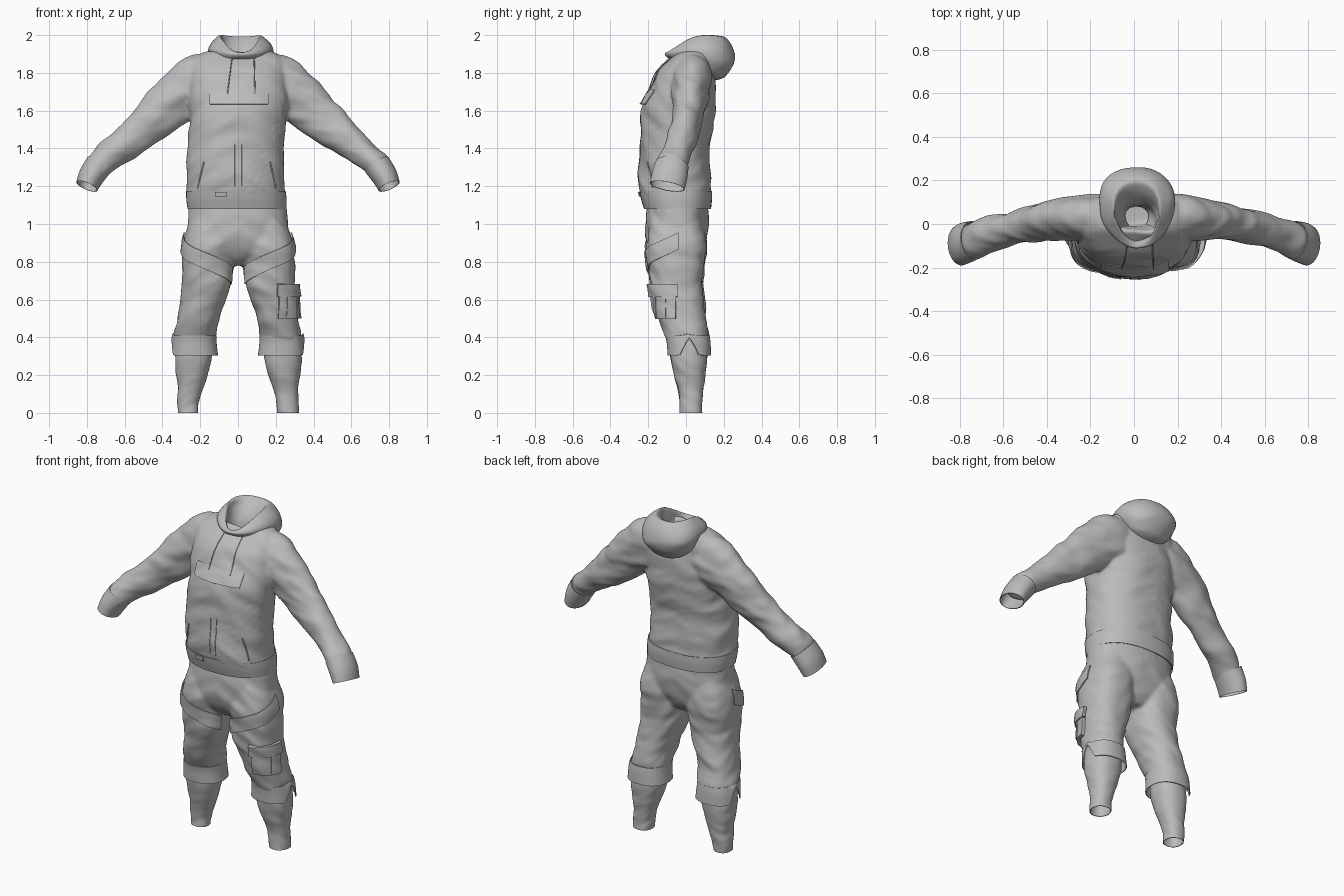
import bpy, bmesh, math
from mathutils import Vector, noise
from mathutils.bvhtree import BVHTree

old = bpy.data.objects.get("Cube")
if old:
    bpy.data.objects.remove(old)

grey = bpy.data.materials.new("grey_cloth")
grey.use_nodes = True
grey.diffuse_color = (0.5, 0.5, 0.5, 1)
bsdf = grey.node_tree.nodes["Principled BSDF"]
bsdf.inputs["Base Color"].default_value = grey.diffuse_color
bsdf.inputs["Roughness"].default_value = 0.8
N = 48


def spline(keys, steps=8):
    """Catmull-Rom interpolation of tuples of any length."""
    out = []
    for i in range(len(keys) - 1):
        quad = [keys[max(i - 1, 0)], keys[i], keys[i + 1], keys[min(i + 2, len(keys) - 1)]]
        for k in range(steps):
            t = k / steps
            out.append([0.5 * (2 * b + (c - a) * t + (2 * a - 5 * b + 4 * c - d) * t * t
                               + (3 * b - a - 3 * c + d) * t ** 3) for a, b, c, d in zip(*quad)])
    return out + [list(keys[-1])]


def oval(power=2.3):
    """Unit superellipse points."""
    pts = []
    for i in range(N):
        a = math.tau * i / N
        c, s = math.cos(a), math.sin(a)
        pts.append((math.copysign(abs(c) ** (2 / power), c), math.copysign(abs(s) ** (2 / power), s)))
    return pts


def flat_rings(keys, side=1):
    return [[Vector((side * (cx + rx * c), cy + ry * s, z)) for c, s in oval()]
            for z, cx, cy, rx, ry in spline(keys)]


def path_rings(keys, side=1):
    secs = spline(keys)
    rings = []
    for i, (x, y, z, rv, ru) in enumerate(secs):
        a, b = secs[max(i - 1, 0)], secs[min(i + 1, len(secs) - 1)]
        t = (Vector(b[:3]) - Vector(a[:3])).normalized()
        u = (Vector((0, 1, 0)) - t * t.y).normalized()
        v = t.cross(u)
        pts = [Vector((x, y, z)) + v * rv * c + u * ru * s for c, s in oval(2)]
        rings.append([Vector((side * p.x, p.y, p.z)) for p in pts])
    return rings


def wrinkle(rings, amount, slant=5):
    """Push points in and out in slanted cloth folds, broad and fine."""
    for ring in rings:
        mid = sum(ring, Vector()) / len(ring)
        for p in ring:
            q = Vector((p.x * 4, p.y * 5, p.z * 10 + abs(p.x) * slant + p.y * slant))
            p += (p - mid).normalized() * (noise.noise(q) + 0.6 * noise.noise(q * 2.3)) * amount
    return rings


def add_loft(bm, rings, caps):
    rows = [[bm.verts.new(p) for p in ring] for ring in rings]
    for a, b in zip(rows, rows[1:]):
        for i in range(N):
            j = (i + 1) % N
            bm.faces.new((a[i], a[j], b[j], b[i]))
    if caps:
        bm.faces.new(rows[0])
        bm.faces.new(rows[-1])


def finish(name, bm, thick=0):
    bmesh.ops.recalc_face_normals(bm, faces=bm.faces[:])
    me = bpy.data.meshes.new(name)
    bm.to_mesh(me)
    bm.free()
    me.shade_smooth()
    me.materials.append(grey)
    ob = bpy.data.objects.new(name, me)
    bpy.context.scene.collection.objects.link(ob)
    if thick:
        m = ob.modifiers.new("thickness", 'SOLIDIFY')
        m.thickness, m.offset = thick, 0
        ob.modifiers.new("crisp", 'EDGE_SPLIT').split_angle = math.radians(40)
    return ob


def tube(name, rings, thick=0.004):
    bm = bmesh.new()
    add_loft(bm, rings, False)
    return finish(name, bm, thick)


def body(name, lofts):
    """Fuse several closed lofts into one soft surface."""
    bm = bmesh.new()
    for rings in lofts:
        add_loft(bm, rings, True)
    ob = finish(name, bm)
    m = ob.modifiers.new("fuse", 'REMESH')
    m.mode, m.voxel_size, m.use_smooth_shade = 'VOXEL', 0.01, True
    m = ob.modifiers.new("soften", 'SMOOTH')
    m.factor, m.iterations = 0.5, 4
    bpy.context.view_layer.update()
    return BVHTree.FromObject(ob, bpy.context.evaluated_depsgraph_get())


def patch(name, f, us, vs, thick=0.008, n=14):
    """Plate laid over a surface: f(u, v) gives points."""
    bm = bmesh.new()
    at = lambda r, k: r[0] + (r[1] - r[0]) * k / n
    g = [[bm.verts.new(f(at(us, i), at(vs, j))) for j in range(n + 1)] for i in range(n + 1)]
    for i in range(n):
        for j in range(n):
            bm.faces.new((g[i][j], g[i + 1][j], g[i + 1][j + 1], g[i][j + 1]))
    return finish(name, bm, thick)


def cord(name, pts, radius):
    cu = bpy.data.curves.new(name, 'CURVE')
    cu.dimensions, cu.bevel_depth, cu.bevel_resolution = '3D', radius, 1
    sp = cu.splines.new('POLY')
    sp.points.add(len(pts) - 1)
    for p, co in zip(sp.points, pts):
        p.co = (*co, 1)
    cu.materials.append(grey)
    bpy.context.scene.collection.objects.link(bpy.data.objects.new(name, cu))


# Hoodie body with sleeves; the neck folds down inside
torso = flat_rings([(1.09, -.005, -.045, .255, .172), (1.2, -.012, -.058, .26, .19),
                    (1.4, -.01, -.058, .253, .186), (1.6, 0, -.04, .26, .193),
                    (1.72, 0, -.018, .262, .174), (1.82, 0, .003, .255, .143),
                    (1.88, 0, .027, .23, .108), (1.915, .01, .045, .16, .082),
                    (1.88, .01, .045, .115, .07), (1.78, .01, .045, .09, .055)])
arm = [(.12, .03, 1.77, .12, .10), (.21, .033, 1.745, .15, .107), (.33, .024, 1.66, .134, .093),
       (.45, .006, 1.55, .114, .083), (.57, -.02, 1.45, .092, .075), (.67, -.048, 1.37, .077, .078),
       (.735, -.076, 1.31, .068, .084), (.765, -.086, 1.26, .058, .08)]
top = body("hoodie", [wrinkle(torso, .011)] + [wrinkle(path_rings(arm, s), .015, 2) for s in (1, -1)])

# Hem band of the hoodie, tapering into the body
tube("hoodie_hem", flat_rings([(1.08, -.005, -.045, .261, .176), (1.13, -.008, -.05, .264, .186),
                               (1.175, -.011, -.055, .262, .191)]), .003)

# Hood lying open round the neck: narrow front, square back, raised sides, outer then inner wall
hood = []
for yf, zf, yb, zb, rx, rise in spline([
        (-.06, 1.86, .13, 1.76, .10, 0), (-.095, 1.88, .2, 1.78, .155, .02),
        (-.11, 1.895, .255, 1.85, .184, .035), (-.108, 1.905, .25, 1.925, .17, .035),
        (-.1, 1.905, .21, 1.985, .125, .04), (-.09, 1.9, .17, 1.98, .108, .04),
        (-.075, 1.87, .1, 1.91, .095, .02), (-.03, 1.8, .08, 1.8, .06, 0)], 6):
    ring = []
    for c, s in oval(2.2):
        k = (s + 1) / 2
        taper = .74 + .4 * k - .1 * k * k
        ring.append(Vector((.015 + rx * c * taper, yf + (yb - yf) * k,
                            zf + (zb - zf) * k + rise * math.sin(math.pi * k))))
    hood.append(ring)
tube("hood", wrinkle(hood, .008))

# Sleeve cuffs
for s, side in ((1, "left"), (-1, "right")):
    tube(side + "_cuff", path_rings([(.735, -.074, 1.315, .071, .087), (.775, -.087, 1.255, .067, .093),
                                     (.8, -.099, 1.2, .058, .091)], s))

# Trousers: pelvis and two legs
pelvis = flat_rings([(1.12, -.003, -.045, .255, .158), (1.0, 0, -.048, .268, .166),
                     (.9, 0, -.05, .262, .158), (.83, 0, -.05, .17, .127), (.78, 0, -.04, .07, .08)])
leg = [(1.04, .14, -.05, .11, .13), (.9, .152, -.05, .141, .16), (.8, .16, -.05, .138, .152),
       (.7, .166, -.05, .133, .143), (.6, .187, -.035, .12, .133), (.5, .212, -.02, .11, .127),
       (.42, .228, .005, .111, .116), (.35, .23, .015, .095, .097)]
legs = body("trousers", [wrinkle(pelvis, .008)] + [wrinkle(flat_rings(leg, s), .012) for s in (1, -1)])

for s, side in ((1, "left"), (-1, "right")):
    # Lower leg ending in a narrow ankle
    calf = [(.42, .235, .012, .09, .09), (.3, .236, .015, .097, .095), (.2, .245, .02, .081, .081),
            (.13, .253, .025, .064, .066), (.06, .262, .025, .055, .057), (0, .266, .025, .053, .055)]
    tube(side + "_lower_leg", wrinkle(flat_rings(calf, s), .006))

    # Flared trouser hem with a notch on the outer side
    hem = flat_rings([(.41, .228, .008, .111, .115), (.37, .23, .014, .115, .114),
                      (.305, .229, .018, .121, .113)], s)
    for k, ring in enumerate(hem):
        for i, p in enumerate(ring):
            a = min(i, N - i) / N * math.tau
            p.z += .1 * max(0, 1 - a / .4) * k / len(hem)
    tube(side + "_trouser_hem", hem)


def on_leg(s, off, cx=.16, cy=-.05):
    """Points on a leg by angle from the front (outer side positive) and height."""
    def f(deg, z):
        a = math.radians(deg)
        d = Vector((s * math.sin(a), -math.cos(a), 0))
        o = Vector((s * cx, cy, z))
        hit = legs.ray_cast(o, d)[0]
        return (hit or o + d * .13) + d * off
    return f


def on_chest(x, z, off=.004):
    hit = top.ray_cast(Vector((x, -1, z)), Vector((0, 1, 0)))[0]
    return (hit or Vector((x, -.2, z))) - Vector((0, off, 0))


# Diagonal thigh straps
for s, side in ((1, "left"), (-1, "right")):
    place = on_leg(s, .007)
    patch(side + "_thigh_strap", lambda d, w: place(d, .80 + .105 * d / 90 + w), (-62, 95), (-.045, .045), .006, 24)

# Cargo pocket with flap and pleats
patch("cargo_pocket", on_leg(1, .01, .187, -.035), (12, 82), (.5, .64), .022)
patch("cargo_flap", on_leg(1, .018, .187, -.035), (8, 86), (.615, .682), .02)
for d in (32, 58):
    patch("cargo_pleat", on_leg(1, .022, .187, -.035), (d - 4, d + 4), (.505, .63), .008)

# Chest flap lifting at its lower edge, and hem label
patch("chest_flap", lambda x, z: on_chest(x, z, (1.71 - z) * .2), (-.15, .16), (1.635, 1.71), .006)
patch("hem_label", lambda x, z: on_chest(x, z, .014), (-.12, -.06), (1.145, 1.17), .006)


def run(name, a, b, off, radius, n=10):
    cord(name, [on_chest(a[0] + (b[0] - a[0]) * i / n, a[1] + (b[1] - a[1]) * i / n, off)
                for i in range(n + 1)], radius)


# Drawstrings, eyelets, zip edges and pocket openings
run("right_drawstring", (-.03, 1.89), (-.06, 1.66), .006, .003)
run("left_drawstring", (.085, 1.89), (.09, 1.69), .006, .003)
for x in (-.03, .085):
    run("eyelet", (x - .006, 1.885), (x + .006, 1.885), .006, .01, 2)
run("zip_edge_right", (-.015, 1.42), (-.015, 1.2), 0, .003)
run("zip_edge_left", (.022, 1.42), (.022, 1.2), 0, .003)
run("right_pocket_welt", (-.18, 1.33), (-.215, 1.19), 0, .004)
run("left_pocket_welt", (.17, 1.33), (.2, 1.19), 0, .004)
